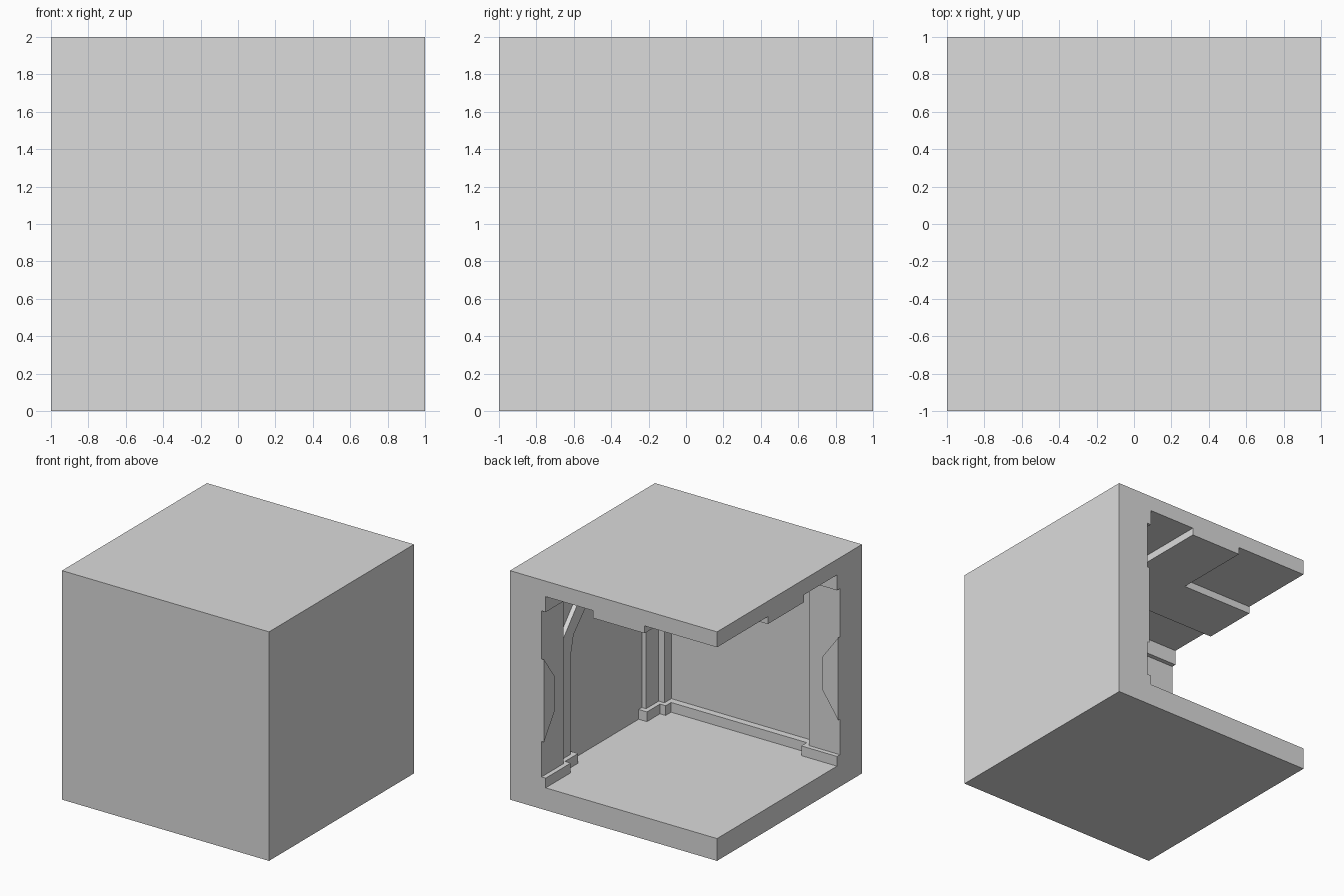
import bpy
import bmesh

cube = bpy.data.objects.get("Cube")
if cube:
    bpy.data.objects.remove(cube, do_unlink=True)

grey = bpy.data.materials.new("plain_grey")
grey.use_nodes = True
grey.diffuse_color = (0.71, 0.71, 0.71, 1)
grey.node_tree.nodes["Principled BSDF"].inputs["Base Color"].default_value = (0.71, 0.71, 0.71, 1)

# Shared levels: floor, plinth top, cornice bottom, ceiling
FLOOR, PLINTH, CORNICE, CEILING = 0.195, 0.28, 1.73, 1.865
# Shared distances from the centre: wall, rib, pillar, skirting and plinth planes
WALL, RIB, PILLAR, SKIRT, STEP, BLOCK = 0.79, 0.75, 0.695, 0.73, 0.71, 0.655


def prism(name, outline, start, end, place):
    """Extrude a flat outline from start to end; place maps (a, b, depth) to x, y, z."""
    bm = bmesh.new()
    rings = [[bm.verts.new(place(a, b, d)) for a, b in outline] for d in (start, end)]
    bm.faces.new(rings[0])
    bm.faces.new(rings[1])
    n = len(outline)
    for i in range(n):
        j = (i + 1) % n
        bm.faces.new((rings[0][i], rings[0][j], rings[1][j], rings[1][i]))
    bmesh.ops.recalc_face_normals(bm, faces=bm.faces)
    mesh = bpy.data.meshes.new(name)
    bm.to_mesh(mesh)
    bm.free()
    mesh.materials.append(grey)
    obj = bpy.data.objects.new(name, mesh)
    bpy.context.collection.objects.link(obj)
    return obj


def plan(a, b, d):
    return (a, b, d)


def on_left(a, b, d):
    """Wall at +x: a runs towards the back."""
    return (d, a, b)


def on_front(a, b, d):
    """Wall at -y: a runs towards the open right side."""
    return (-a, -d, b)


def rect(a0, a1, b0, b1):
    return [(a0, b0), (a1, b0), (a1, b1), (a0, b1)]


# Outer shell: floor, ceiling and an L of left and front walls
square = rect(-1, 1, -1, 1)
prism("floor_slab", square, 0, FLOOR, plan)
prism("ceiling_slab", square, CEILING, 2, plan)
walls = [(1, -1), (1, 1), (WALL, 1), (WALL, -WALL), (-1, -WALL), (-1, -1)]
prism("corner_walls", walls, FLOOR, CEILING, plan)

# Lowered ceiling band that turns the corner
band = [(-1, -0.2), (-1, 0.3), (-0.3, 0.3), (-0.3, 1), (0.2, 1), (0.2, -0.2)]
prism("ceiling_band", band, 1.8, CEILING, plan)

# Plinths, leaving the doorway in the left wall free
back_end = [(WALL, 1), (BLOCK, 1), (BLOCK, BLOCK), (STEP, BLOCK)]
front_run = [(STEP, -BLOCK), (BLOCK, -BLOCK), (BLOCK, -SKIRT), (-BLOCK, -SKIRT),
             (-BLOCK, -BLOCK), (-1, -BLOCK), (-1, -WALL), (WALL, -WALL)]
door = 0.475
prism("back_plinth", back_end + [(STEP, door), (WALL, door)], FLOOR, PLINTH, plan)
prism("corner_plinth", [(WALL, -door), (STEP, -door)] + front_run, FLOOR, PLINTH, plan)

# Cornice running along both walls
prism("cornice", back_end + front_run, CORNICE, CEILING, plan)

# Edge pillars with raised half-hexagon pads, one on each wall
pad = [(1, 0.59), (1, 1.31), (0.85, 1.107), (0.85, 0.81)]
for side, place in (("left", on_left), ("front", on_front)):
    prism(side + "_pillar", rect(0.7, 1, PLINTH, CORNICE), WALL, PILLAR, place)
    prism(side + "_pillar_pad", pad, PILLAR, PILLAR - 0.023, place)

# Square column in the inner corner
prism("corner_column", rect(PILLAR, WALL, -WALL, -PILLAR), PLINTH, CORNICE, plan)

# Door frame on the left wall: upright ribs that lean together into an arch
outer = [(0.7, PLINTH), (0.7, 1.24), (0.27, CORNICE)]
inner = [(0.2, 1.6), (0.48, 1.31), (0.52, 1.14), (0.52, PLINTH)]


def mirrored(points):
    return [(-a, b) for a, b in reversed(points)]


frame = outer + mirrored(outer) + mirrored(inner) + inner
prism("door_frame", frame, WALL, RIB, on_left)
